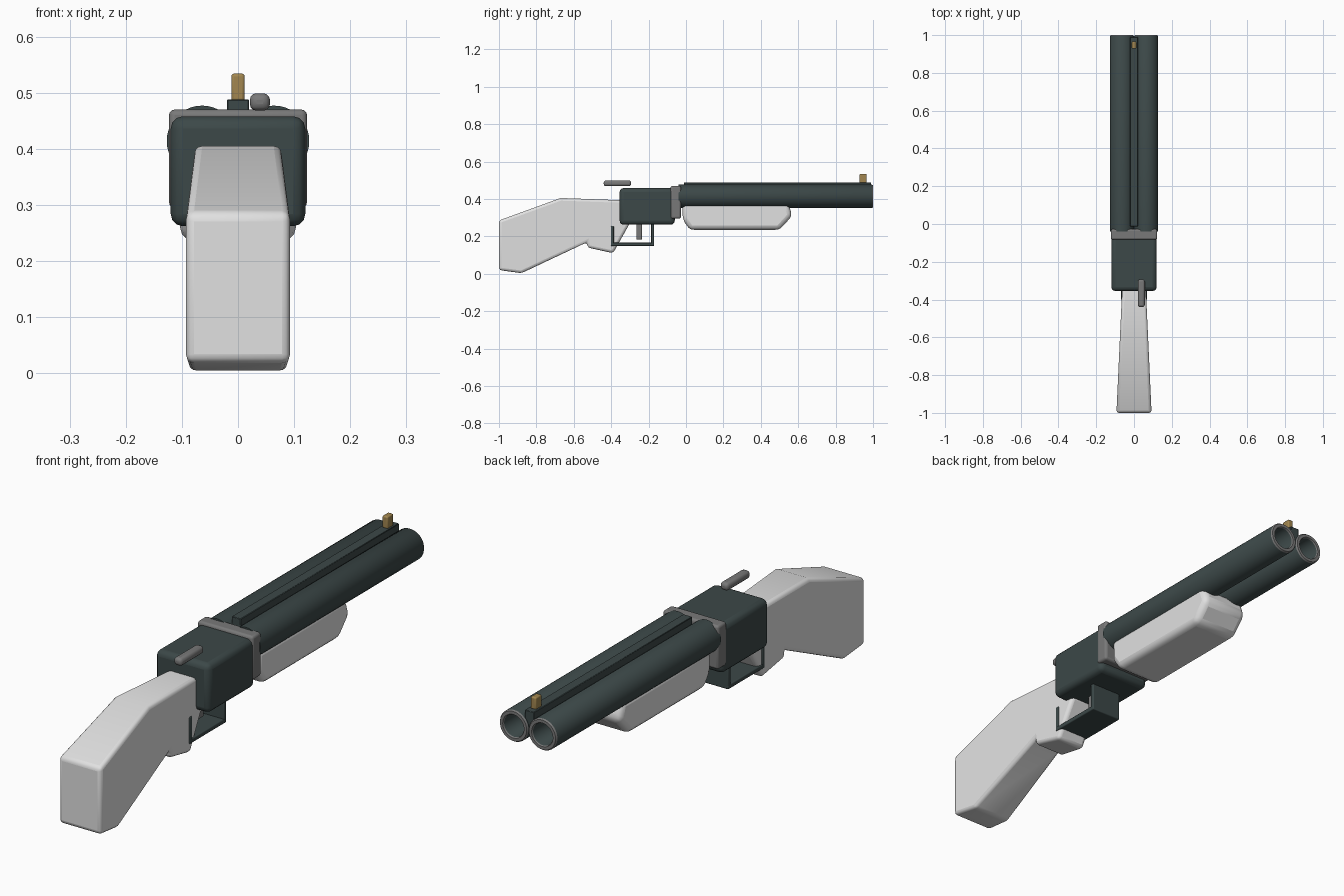
import bpy, bmesh, math
from mathutils import Matrix

if "Cube" in bpy.data.objects:
    bpy.data.objects.remove(bpy.data.objects["Cube"])


def material(name, rgb):
    m = bpy.data.materials.new(name)
    m.diffuse_color = (*rgb, 1)
    m.use_nodes = True
    m.node_tree.nodes["Principled BSDF"].inputs["Base Color"].default_value = m.diffuse_color
    return m


STEEL = material("dark steel", (0.045, 0.065, 0.065))
GREY = material("grey metal", (0.19, 0.19, 0.19))
PALE = material("pale stock", (0.75, 0.75, 0.75))
BRASS = material("brass", (0.36, 0.24, 0.08))


def finish(name, bm, mats, bevel=0, segments=3):
    bmesh.ops.recalc_face_normals(bm, faces=bm.faces)
    me = bpy.data.meshes.new(name)
    bm.to_mesh(me)
    bm.free()
    ob = bpy.data.objects.new(name, me)
    bpy.context.collection.objects.link(ob)
    for m in mats:
        me.materials.append(m)
    if bevel:
        mod = ob.modifiers.new("rounded edges", 'BEVEL')
        mod.width, mod.segments = bevel, segments
        mod.limit_method = 'ANGLE'
        mod.angle_limit = math.radians(25)
    bpy.ops.object.select_all(action='DESELECT')
    bpy.context.view_layer.objects.active = ob
    ob.select_set(True)
    bpy.ops.object.shade_smooth_by_angle(angle=math.radians(35))
    return ob


def box(name, x, y, z, mat, bevel=0, segments=3):
    """Box from (min, max) ranges."""
    bm = bmesh.new()
    bmesh.ops.create_cube(bm, size=1)
    for v in bm.verts:
        v.co = [(r[0] + r[1]) / 2 + c * (r[1] - r[0]) for r, c in zip((x, y, z), v.co)]
    return finish(name, bm, [mat], bevel, segments)


def side_profile(name, points, half_width, mat, bevel):
    """Extrude a (y, z) outline across x; half_width is a function of y."""
    bm = bmesh.new()
    left = [bm.verts.new((-half_width(y), y, z)) for y, z in points]
    right = [bm.verts.new((half_width(y), y, z)) for y, z in points]
    bm.faces.new(left)
    bm.faces.new(right[::-1])
    n = len(points)
    for i in range(n):
        j = (i + 1) % n
        bm.faces.new((left[i], right[i], right[j], left[j]))
    return finish(name, bm, [mat], bevel)


def barrel(name, x, z, sides=40):
    """Hollow tube turned around the y direction, with a grey muzzle rim."""
    outline = [(0.0, -0.04), (0.063, -0.04), (0.063, 0.994), (0.059, 1.0),
               (0.047, 1.0), (0.044, 0.995), (0.044, 0.1), (0.0, 0.1)]
    bm = bmesh.new()
    verts = [bm.verts.new((r, y, 0)) for r, y in outline]
    edges = [bm.edges.new(p) for p in zip(verts, verts[1:])]
    bmesh.ops.spin(bm, geom=verts + edges, cent=(0, 0, 0), axis=(0, 1, 0),
                   angle=2 * math.pi, steps=sides)
    bmesh.ops.remove_doubles(bm, verts=bm.verts, dist=1e-4)
    for f in bm.faces:
        f.material_index = 1 if f.calc_center_median().y > 0.996 else 0
    bmesh.ops.transform(bm, matrix=Matrix.Translation((x, 0, z)), verts=bm.verts)
    return finish(name, bm, [STEEL, GREY])


# Shoulder stock with its grip, widening toward the butt
side_profile("stock",
             [(-1.0, 0.02), (-1.0, 0.285), (-0.67, 0.405), (-0.32, 0.392),
              (-0.30, 0.27), (-0.39, 0.11), (-0.525, 0.14), (-0.53, 0.168), (-0.88, 0.003)],
             lambda y: 0.063 + 0.03 * (-0.35 - y) / 0.65, PALE, 0.018)

# Fore-end under the barrels
side_profile("fore_end",
             [(-0.018, 0.38), (-0.018, 0.29), (0.02, 0.235), (0.50, 0.235),
              (0.568, 0.31), (0.545, 0.38)],
             lambda y: 0.103, PALE, 0.024)

# Receiver, collar and the lever above it
box("receiver", (-0.12, 0.12), (-0.355, -0.06), (0.262, 0.458), STEEL, 0.022)
box("collar", (-0.123, 0.123), (-0.083, -0.027), (0.295, 0.47), GREY, 0.01)
box("top_lever", (0.021, 0.057), (-0.44, -0.293), (0.468, 0.499), GREY, 0.012)

# Twin barrels, raised rib and bead sight
for side, x in (("left", -0.064), ("right", 0.064)):
    barrel(side + "_barrel", x, 0.414)
box("rib", (-0.02, 0.02), (-0.012, 0.99), (0.42, 0.488), STEEL, 0.002, 1)
box("bead_sight", (-0.012, 0.012), (0.928, 0.966), (0.485, 0.534), BRASS, 0.005)

# Trigger and its guard strap
box("trigger", (-0.015, 0.015), (-0.265, -0.235), (0.182, 0.28), GREY, 0.006)
box("guard_bottom", (-0.068, 0.068), (-0.402, -0.17), (0.148, 0.166), STEEL, 0.004)
box("guard_front", (-0.068, 0.068), (-0.186, -0.17), (0.15, 0.27), STEEL, 0.004)
box("guard_rear", (-0.068, 0.068), (-0.402, -0.386), (0.15, 0.256), STEEL, 0.004)
